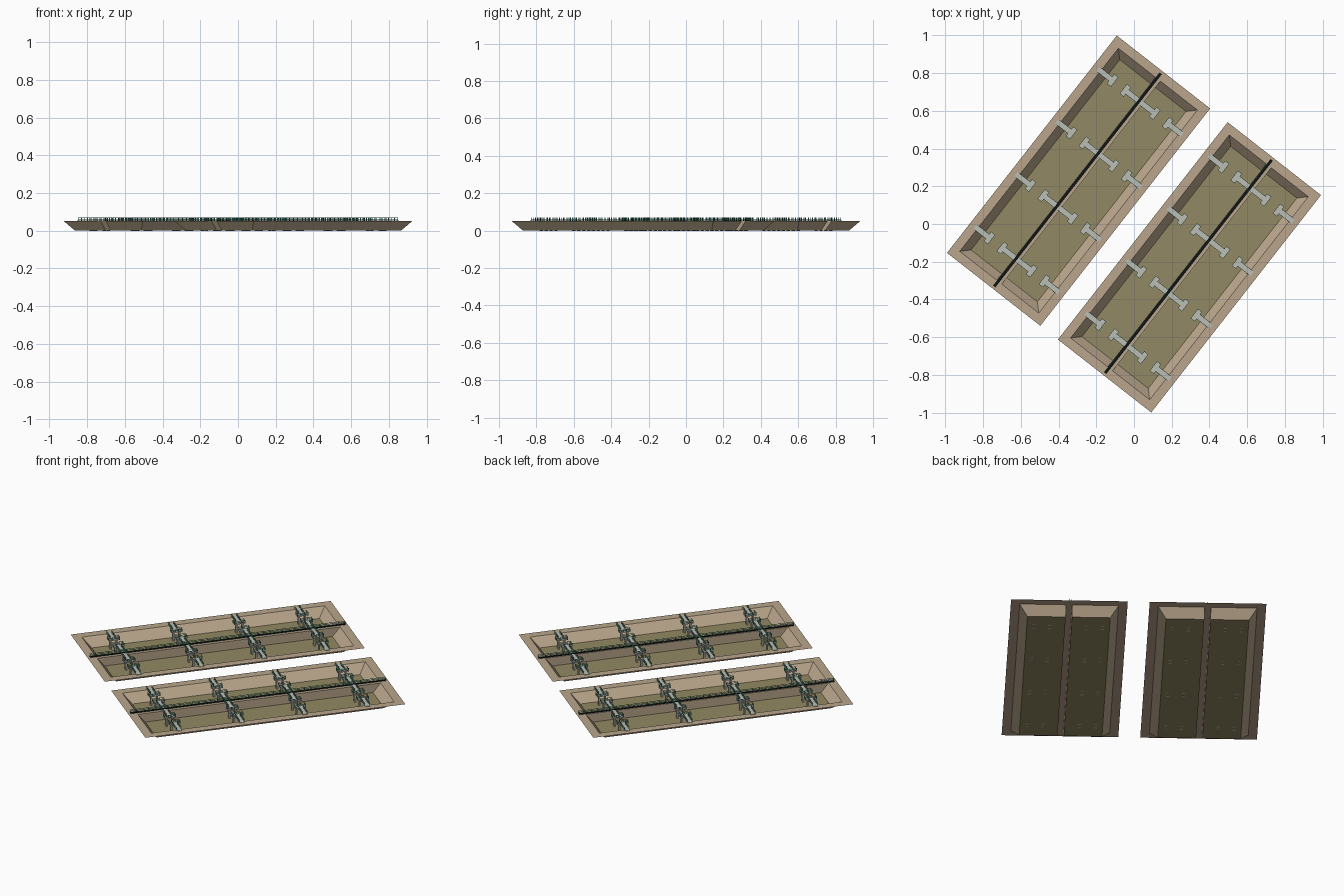
import bpy, bmesh, math
from mathutils import Matrix, Vector

if "Cube" in bpy.data.objects:
    bpy.data.objects.remove(bpy.data.objects["Cube"])

def material(name, rgb):
    m = bpy.data.materials.new(name)
    m.diffuse_color = (*rgb, 1)
    m.use_nodes = True
    m.node_tree.nodes["Principled BSDF"].inputs["Base Color"].default_value = m.diffuse_color
    return m

CONCRETE = material("tan_concrete", (0.49, 0.38, 0.262))
WATER = material("olive_water", (0.29, 0.25, 0.125))
GRAY = material("light_gray_deck", (0.50, 0.51, 0.47))
TEAL = material("teal_railing", (0.05, 0.30, 0.19))
BLACK = material("black_grating", (0.006, 0.006, 0.006))

TURN = Matrix.Rotation(math.radians(-38), 4, 'Z')
H = 0.051                     # rim height
HX, HY = 0.314, 0.731         # outer half size of a basin
RIM, SLOPE, DIV = 0.048, 0.043, 0.017

def mesh_from(bm, name, mat):
    me = bpy.data.meshes.new(name)
    bm.to_mesh(me)
    bm.free()
    me.materials.append(mat)
    return me

def place(me, name, matrix):
    ob = bpy.data.objects.new(name, me)
    ob.matrix_world = matrix
    bpy.context.collection.objects.link(ob)

def box(bm, lo, hi):
    lo, hi = Vector(lo), Vector(hi)
    size = hi - lo
    bmesh.ops.create_cube(bm, size=1, matrix=Matrix.Translation((lo + hi) / 2) @ Matrix.Diagonal((*size, 1)))

def quad(bm, pts, toward):
    """Face whose normal points along the given direction."""
    f = bm.faces.new([bm.verts.new(p) for p in pts])
    f.normal_update()
    if f.normal.dot(Vector(toward)) < 0:
        f.normal_flip()

def flat(bm, x0, x1, y0, y1, z):
    quad(bm, [(x0, y0, z), (x1, y0, z), (x1, y1, z), (x0, y1, z)], (0, 0, 1))

def railing(bm, pts, z, spacing, r=0.0009):
    """Posts and two rails along an axis-aligned path."""
    for (ax, ay), (bx, by) in zip(pts, pts[1:]):
        x0, x1, y0, y1 = min(ax, bx), max(ax, bx), min(ay, by), max(ay, by)
        for h in (0.007, 0.014):
            box(bm, (x0 - r, y0 - r, z + h - r), (x1 + r, y1 + r, z + h + r))
        n = max(1, round(((bx - ax) ** 2 + (by - ay) ** 2) ** 0.5 / spacing))
        for i in range(n + 1):
            px, py = ax + (bx - ax) * i / n, ay + (by - ay) * i / n
            box(bm, (px - r, py - r, z - 0.002), (px + r, py + r, z + 0.0165))

# Concrete shell: rim, sloped walls, upright divider
ix, iy = HX - RIM, HY - RIM
fx, fy = ix - SLOPE, iy - SLOPE
bm = bmesh.new()
for s in (-1, 1):
    quad(bm, [(s*HX, -HY, H), (s*HX, HY, H), (s*ix, iy, H), (s*ix, -iy, H)], (0, 0, 1))
    quad(bm, [(-HX, s*HY, H), (HX, s*HY, H), (ix, s*iy, H), (-ix, s*iy, H)], (0, 0, 1))
    quad(bm, [(s*ix, -iy, H), (s*ix, iy, H), (s*fx, fy, 0), (s*fx, -fy, 0)], (0, 0, 1))
    quad(bm, [(s*DIV, -iy, H), (s*DIV, iy, H), (s*DIV, fy, 0), (s*DIV, -fy, 0)], (s, 0, 0))
    for e in (-1, 1):
        quad(bm, [(s*ix, e*iy, H), (s*DIV, e*iy, H), (s*DIV, e*fy, 0), (s*fx, e*fy, 0)], (0, 0, 1))
flat(bm, -DIV, DIV, -iy, iy, H)
shell = mesh_from(bm, "basin_shell", CONCRETE)

# Olive channel surfaces
bm = bmesh.new()
flat(bm, -fx, -DIV, -fy, fy, 0)
flat(bm, DIV, fx, -fy, fy, 0)
water = mesh_from(bm, "channel_water", WATER)

# Central walkway with its railings
WX, WW, WL = -0.007, 0.007, 0.717
bm = bmesh.new()
box(bm, (WX - WW, -WL, H + 0.001), (WX + WW, WL, H + 0.004))
walk = mesh_from(bm, "walkway", BLACK)
bm = bmesh.new()
for s in (-1, 1):
    x = WX + s * WW
    railing(bm, [(x, -WL), (x, WL)], H + 0.003, 0.035)
walk_rail = mesh_from(bm, "walkway_railing", TEAL)

# T-shaped jetty: stem, head, legs to the floor
SW, HW, X0, X1 = 0.014, 0.031, 0.086, 0.112
bm = bmesh.new()
box(bm, (0, -SW, H + 0.0005), (X0, SW, H + 0.003))
box(bm, (X0, -HW, H + 0.0005), (X1, HW, H + 0.003))
for y in (-0.017, 0.017):
    box(bm, (X0 + 0.004, y - 0.004, -0.0006), (X1 - 0.004, y + 0.004, H + 0.0005))
jetty = mesh_from(bm, "jetty", GRAY)
bm = bmesh.new()
railing(bm, [(0.008, -SW), (X0, -SW), (X0, -HW), (X1, -HW), (X1, HW), (X0, HW), (X0, SW), (0.008, SW)],
        H + 0.003, 0.022)
jetty_rail = mesh_from(bm, "jetty_railing", TEAL)

# Assemble both basins
for b, cx in enumerate((-0.373, 0.373)):
    base = TURN @ Matrix.Translation((cx, 0, 0))
    for me in (shell, water, walk, walk_rail):
        place(me, f"{me.name}_{b + 1}", base)
    for y in (-0.53, -0.177, 0.177, 0.53):
        for x, ang in ((-0.284, 0), (0.0, math.pi), (0.0, 0), (0.284, math.pi)):
            m = base @ Matrix.Translation((x, y, 0)) @ Matrix.Rotation(ang, 4, 'Z')
            place(jetty, f"jetty_{b + 1}", m)
            place(jetty_rail, f"jetty_railing_{b + 1}", m)
